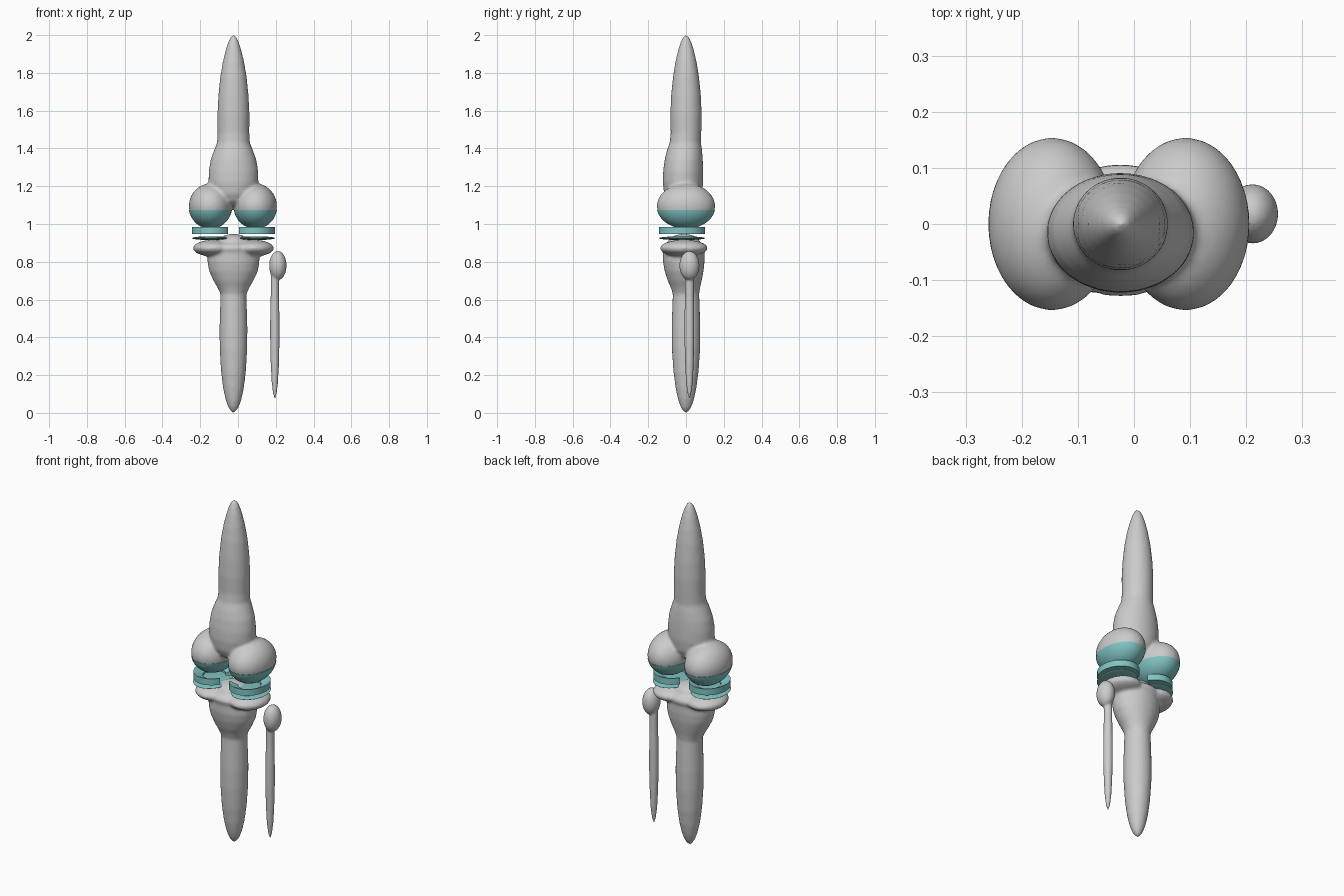
import bpy, bmesh, math
from mathutils import Matrix, Vector

if "Cube" in bpy.data.objects:
    bpy.data.objects.remove(bpy.data.objects["Cube"])

teal = bpy.data.materials.new("cartilage_teal")
teal.diffuse_color = (0.22, 0.56, 0.55, 1)
teal.use_nodes = True
teal.node_tree.nodes["Principled BSDF"].inputs["Base Color"].default_value = teal.diffuse_color


def finish(name, bm, mat=None, voxel=0, iterations=6):
    bmesh.ops.recalc_face_normals(bm, faces=bm.faces)
    me = bpy.data.meshes.new(name)
    bm.to_mesh(me)
    bm.free()
    ob = bpy.data.objects.new(name, me)
    bpy.context.collection.objects.link(ob)
    if mat:
        me.materials.append(mat)
    if voxel:  # fuse overlapping masses into one organic bone
        r = ob.modifiers.new("fuse", 'REMESH')
        r.mode = 'VOXEL'
        r.voxel_size = voxel
        r.use_smooth_shade = True
        s = ob.modifiers.new("soften", 'SMOOTH')
        s.factor = 0.5
        s.iterations = iterations
    bpy.ops.object.select_all(action='DESELECT')
    ob.select_set(True)
    bpy.context.view_layer.objects.active = ob
    if voxel:
        bpy.ops.object.shade_smooth()
    else:
        bpy.ops.object.shade_smooth_by_angle(angle=math.radians(40))
    return ob


def ellipsoid(bm, center, radii):
    m = Matrix.Translation(center) @ Matrix.Diagonal((*radii, 1))
    return bmesh.ops.create_uvsphere(bm, u_segments=48, v_segments=32,
                                     radius=1, matrix=m)['verts']


def bridge(bm, rings, closed=True):
    for a, b in zip(rings, rings[1:]):
        n = len(a)
        for i in range(n if closed else n - 1):
            j = (i + 1) % n
            bm.faces.new((a[i], a[j], b[j], b[i]))


def loft(bm, rows, cx, n=40):
    """Rows of (z, centre y, x radius, y radius), capped at both ends."""
    rings = []
    for z, cy, rx, ry in rows:
        rings.append([bm.verts.new((cx + rx * math.cos(t), cy + ry * math.sin(t), z))
                      for t in (2 * math.pi * i / n for i in range(n))])
    bridge(bm, rings)
    bm.faces.new(rings[0])
    bm.faces.new(rings[-1])


AXIS = -0.024
CONDYLES = {"medial": -0.146, "lateral": 0.092}

# Femur: tapered shaft, flared lower end and two condyles
bm = bmesh.new()
loft(bm, [(2.0, 0, .004, .004), (1.99, 0, .016, .016), (1.965, 0, .028, .028),
          (1.92, 0, .042, .042), (1.86, 0, .056, .056), (1.78, 0, .070, .069),
          (1.68, 0, .080, .079), (1.58, 0, .085, .083), (1.48, 0, .084, .081),
          (1.43, -.004, .087, .083), (1.39, -.008, .103, .093),
          (1.34, -.012, .121, .101), (1.28, -.015, .131, .106),
          (1.22, -.016, .132, .107), (1.16, -.016, .115, .100),
          (1.12, -.016, .080, .080), (1.10, -.016, .04, .05)], AXIS)
for x in CONDYLES.values():
    ellipsoid(bm, (x, 0, 1.095), (.114, .154, .119))
finish("femur", bm, voxel=.009)

# Tibia: shaft, flared upper end, plateau lobes and central eminence
bm = bmesh.new()
loft(bm, [(0, 0, .004, .004), (.008, 0, .014, .014), (.03, 0, .028, .028),
          (.07, 0, .042, .042), (.13, 0, .055, .055), (.22, 0, .066, .067),
          (.34, 0, .073, .075), (.45, 0, .074, .076), (.55, 0, .071, .073),
          (.63, 0, .069, .070), (.665, -.003, .085, .078),
          (.70, -.007, .106, .090), (.75, -.010, .129, .103),
          (.80, -.012, .138, .110), (.85, -.012, .133, .110),
          (.89, -.012, .11, .09)], AXIS)
for side in (-1, 1):
    ellipsoid(bm, (AXIS + side * .106, -.011, .872), (.108, .126, .044))
ellipsoid(bm, (AXIS, -.011, .870), (.14, .119, .046))
ellipsoid(bm, (AXIS, -.011, .902), (.085, .085, .045))
finish("tibia", bm, voxel=.009)

# Fibula: slim shaft with a rounded head
bm = bmesh.new()
loft(bm, [(.078, .018, .003, .003), (.10, .018, .010, .010), (.16, .018, .017, .018),
          (.26, .018, .022, .023), (.38, .018, .025, .026), (.50, .018, .025, .026),
          (.62, .018, .022, .024), (.70, .018, .022, .024), (.76, .018, .022, .024)],
     .195, 24)
ellipsoid(bm, (.211, .018, .78), (.046, .053, .077))
finish("fibula", bm, voxel=.006, iterations=4)


def meniscus(name, cx, side):
    """C-shaped wedge, thick at the rim, open toward the midline."""
    bm = bmesh.new()
    gap, n = math.radians(35), 56
    section = [(1.0, .947), (1.0, .984), (.95, .984), (.55, .960), (.55, .947)]
    rings = []
    for i in range(n + 1):
        t = gap + (2 * math.pi - 2 * gap) * i / n
        rings.append([bm.verts.new((cx - side * .105 * r * math.cos(t),
                                    -.021 + .121 * r * math.sin(t), z))
                      for r, z in section])
    bridge(bm, rings)
    bm.faces.new(rings[0])
    bm.faces.new(rings[-1])
    finish(name, bm, teal)


for side, (label, x) in zip((-1, 1), CONDYLES.items()):
    # Femoral cartilage: cap over the lower part of each condyle
    bm = bmesh.new()
    ellipsoid(bm, (x, 0, 1.095), (.1155, .1555, .1205))
    cut = bmesh.ops.bisect_plane(bm, geom=bm.verts[:] + bm.edges[:] + bm.faces[:],
                                 plane_co=(0, 0, 1.073), plane_no=(0, 0, 1),
                                 clear_outer=True)
    bmesh.ops.holes_fill(bm, edges=[e for e in bm.edges if e.is_boundary])
    finish(label + "_femoral_cartilage", bm, teal)

    meniscus(label + "_meniscus", AXIS + side * .115, side)

    # Tibial cartilage: thin lens above the plateau
    bm = bmesh.new()
    ellipsoid(bm, (AXIS + side * .122, -.021, .925), (.098, .122, .010))
    finish(label + "_tibial_cartilage", bm, teal)
